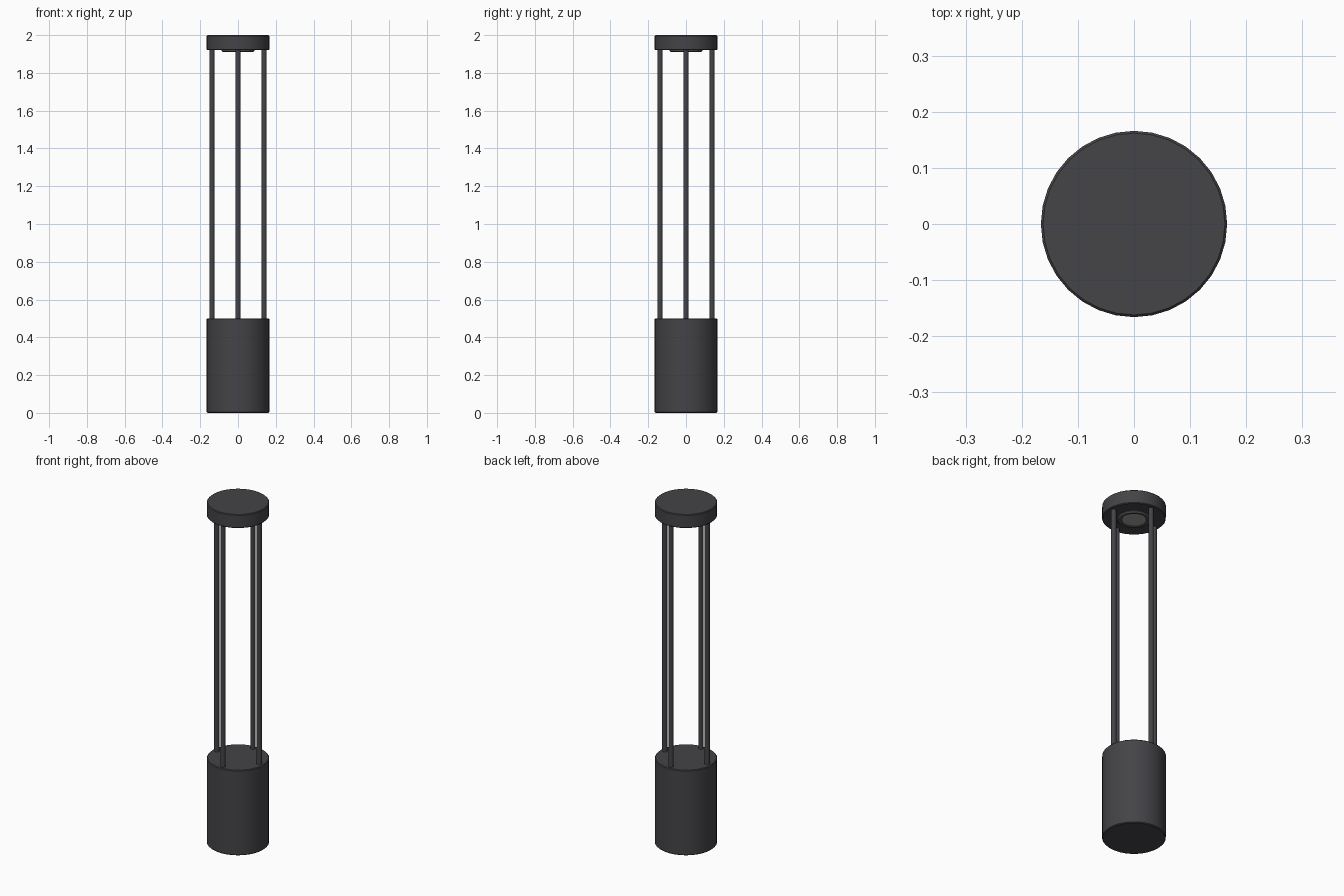
import bpy, bmesh, math

if "Cube" in bpy.data.objects:
    bpy.data.objects.remove(bpy.data.objects["Cube"])


def material(name, rgb):
    m = bpy.data.materials.new(name)
    m.diffuse_color = (*rgb, 1)
    m.use_nodes = True
    m.node_tree.nodes["Principled BSDF"].inputs["Base Color"].default_value = m.diffuse_color
    return m


DARK = material("dark grey metal", (0.058, 0.056, 0.063))
LENS = material("pale lens", (0.36, 0.37, 0.35))
RIM = material("lamp rim grey", (0.12, 0.12, 0.12))


def lathe(name, profile, mat, sides=32, loc=(0, 0, 0)):
    """Spin an (r, z) profile around z; r = 0 ends close on the axis."""
    bm = bmesh.new()
    rings = []
    for r, z in profile:
        if r == 0:
            rings.append([bm.verts.new((0, 0, z))] * sides)
        else:
            rings.append([bm.verts.new((r * math.cos(a), r * math.sin(a), z))
                          for a in (2 * math.pi * i / sides for i in range(sides))])
    for lo, hi in zip(rings, rings[1:]):
        for i in range(sides):
            j = (i + 1) % sides
            quad = [lo[i], lo[j], hi[j], hi[i]]
            bm.faces.new(list(dict.fromkeys(quad)))
    bmesh.ops.recalc_face_normals(bm, faces=bm.faces)
    me = bpy.data.meshes.new(name)
    bm.to_mesh(me)
    bm.free()
    me.materials.append(mat)
    ob = bpy.data.objects.new(name, me)
    ob.location = loc
    bpy.context.collection.objects.link(ob)
    bpy.context.view_layer.objects.active = ob
    ob.select_set(True)
    bpy.ops.object.shade_smooth_by_angle(angle=math.radians(35))
    ob.select_set(False)
    return ob


R, B = 0.166, 0.004

# Base drum with softened edges
lathe("base", [(0, 0), (R - B, 0), (R, B), (R, 0.5 - B), (R - B, 0.5), (0, 0.5)], DARK)

# Top cap
lathe("cap", [(0, 1.92), (R - B, 1.92), (R, 1.92 + B), (R, 2 - B), (R - B, 2), (0, 2)], DARK)

# Four support rods
for i, side in enumerate(("right", "back", "left", "front")):
    a = i * math.pi / 2
    lathe(side + "_rod", [(0, 0.49), (0.014, 0.49), (0.014, 1.93), (0, 1.93)], DARK, 16,
          (0.138 * math.cos(a), 0.138 * math.sin(a), 0))

# Lamp under the cap: raised rim around a lens
lathe("lamp_rim", [(0.064, 1.925), (0.064, 1.914), (0.068, 1.911), (0.08, 1.911),
                   (0.088, 1.917), (0.088, 1.925), (0.064, 1.925)], RIM)
lathe("lamp_lens", [(0, 1.925), (0.064, 1.925), (0.064, 1.915), (0, 1.914)], LENS)
